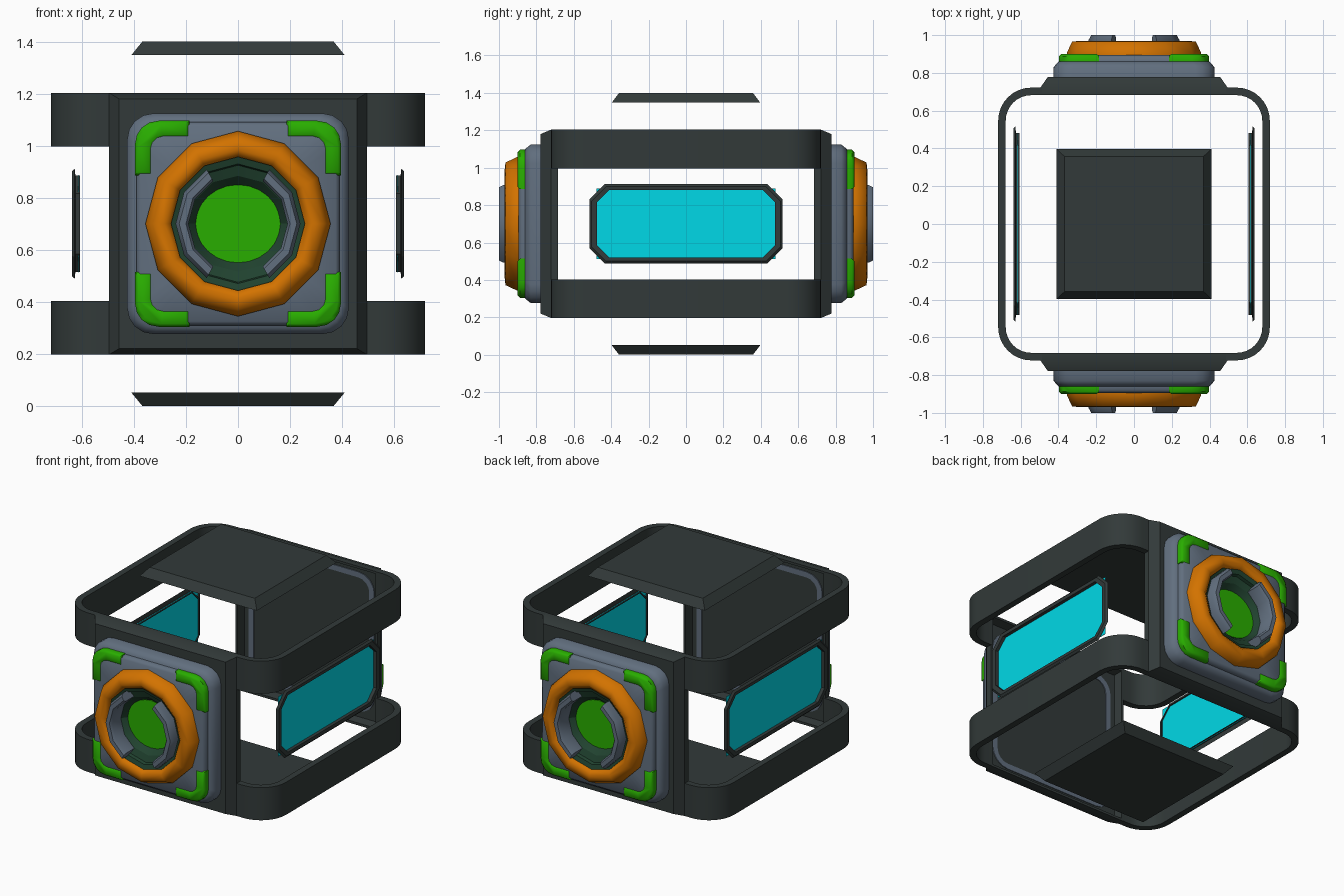
import bpy, bmesh
from math import sin, cos, pi, radians, hypot

cube = bpy.data.objects.get("Cube")
if cube:
    bpy.data.objects.remove(cube)


def material(name, rgb):
    m = bpy.data.materials.new(name)
    m.use_nodes = True
    m.diffuse_color = (*rgb, 1)
    m.node_tree.nodes["Principled BSDF"].inputs["Base Color"].default_value = (*rgb, 1)
    return m


CHARCOAL = material("charcoal", (0.032, 0.042, 0.041))
SLATE = material("slate grey", (0.12, 0.158, 0.21))
ORANGE = material("orange", (0.65, 0.17, 0.0))
GREEN = material("bright green", (0.022, 0.42, 0.0))
DARK_GREEN = material("dark green", (0.015, 0.055, 0.029))
CYAN = material("cyan", (0.0, 0.7, 0.81))
MID = 0.7  # height of the horizontal centre line


def level(u, v, d):
    return (u, v, d)


def end_place(s):  # depth runs along y
    return lambda u, v, d: (u, s * d, MID + v)


def side_place(s):  # depth runs along x
    return lambda u, v, d: (s * d, u, MID + v)


def loft(name, loops, mat, place=level, ring=False, angle=25):
    """Skin closed loops of points; cap the ends, or join last to first for a ring."""
    bm = bmesh.new()
    rows = [[bm.verts.new(place(*p)) for p in loop] for loop in loops]
    n = len(rows[0])
    for a, b in zip(rows, rows[1:] + (rows[:1] if ring else [])):
        for i in range(n):
            j = (i + 1) % n
            bm.faces.new((a[i], a[j], b[j], b[i]))
    if not ring:
        bm.faces.new(rows[0])
        bm.faces.new(rows[-1])
    bmesh.ops.recalc_face_normals(bm, faces=bm.faces)
    me = bpy.data.meshes.new(name)
    bm.to_mesh(me)
    bm.free()
    me.materials.append(mat)
    me.shade_smooth()
    me.set_sharp_from_angle(angle=radians(angle))
    ob = bpy.data.objects.new(name, me)
    bpy.context.collection.objects.link(ob)


def rounded(hu, hv, r, d, seg=4):
    """Rectangle with rounded corners."""
    pts = []
    for k, (su, sv) in enumerate([(1, 1), (-1, 1), (-1, -1), (1, -1)]):
        for i in range(seg + 1):
            a = (k + i / seg) * pi / 2
            pts.append((su * (hu - r) + r * cos(a), sv * (hv - r) + r * sin(a), d))
    return pts


def chamfered(hu, hv, c, d):
    """Rectangle with straight cut corners."""
    half = [(hu, hv - c), (hu - c, hv), (c - hu, hv), (-hu, hv - c)]
    return [(u, v, d) for u, v in half] + [(-u, -v, d) for u, v in half]


def rect(hu, hv, d):
    return [(hu, hv, d), (-hu, hv, d), (-hu, -hv, d), (hu, -hv, d)]


def circle(r, d, n=12, squash=1):
    return [(r * cos(2 * pi * i / n), squash * r * sin(2 * pi * i / n), d) for i in range(n)]


def to_circle(loop, r, d):
    return [(u * r / hypot(u, v), v * r / hypot(u, v), d) for u, v, _ in loop]


def band_path(t):
    """Side half of the band outline, inset by t, running back along +x."""
    pts = rounded(0.719 - t, 0.722 - t, 0.175 - t, 0, 8)
    path = [(x, y) for x, y, _ in pts[-9:] + pts[:9]]
    return [(0.488, t - 0.722)] + path + [(0.488, 0.722 - t)]


def bracket(inset, d, su, sv):
    """L-shaped corner outline with a rounded elbow."""
    out, end, inner, r = 0.396 - inset, 0.186 + inset, 0.33 + inset, 0.09
    pts = [(out, end)]
    for i in range(5):
        a = i * pi / 8
        pts.append((out - r + r * cos(a), out - r + r * sin(a)))
    pts += [(end, out), (end, inner)]
    for i in range(4):
        a = pi / 2 - i * pi / 6
        pts.append((inner - 0.05 + 0.05 * cos(a), inner - 0.05 + 0.05 * sin(a)))
    pts.append((inner, end))
    return [(su * u, sv * v, d) for u, v in pts]


# Top and bottom cover plates
loft("top_plate", [rect(0.41, 0.397, 1.348), rect(0.368, 0.358, 1.4)], CHARCOAL)
loft("bottom_plate", [rect(0.368, 0.358, 0), rect(0.41, 0.397, 0.051)], CHARCOAL)

# Rounded bands wrapping each side between the end walls
for level_name, z in (("lower", 0.197), ("upper", 0.997)):
    for side, s in (("left", 1), ("right", -1)):
        sections = [[(s * a, b, z), (s * a, b, z + 0.206), (s * c, e, z + 0.206), (s * c, e, z)]
                    for (a, b), (c, e) in zip(band_path(0), band_path(0.04))]
        loft(f"{level_name}_{side}_band", sections, CHARCOAL)

for end, s in (("front", -1), ("back", 1)):
    place = end_place(s)
    # End wall: bevelled outside, shallow recess inside
    loft(end + "_wall", [rect(0.472, 0.478, 0.738), rect(0.482, 0.488, 0.684), rect(0.496, 0.503, 0.684),
                         rect(0.496, 0.503, 0.722), rect(0.457, 0.48, 0.777)], CHARCOAL, place)
    # Slim frame on the recess floor
    loft(end + "_inner_frame", [rounded(0.44 - t, 0.44 - t, 0.11 - t, d)
                                for t, d in ((0, 0.74), (0, 0.733), (0.035, 0.733), (0.035, 0.74))],
         SLATE, place, ring=True)
    # Stepped mount
    loft(end + "_mount_base", [rounded(0.426, 0.424, 0.1, 0.76), rounded(0.426, 0.424, 0.1, 0.83),
                               rounded(0.4, 0.4, 0.09, 0.86)], SLATE, place, angle=50)
    edge = rounded(0.375, 0.375, 0.08, 0.895)
    loft(end + "_mount_step", [rounded(0.391, 0.391, 0.09, 0.855), rounded(0.391, 0.391, 0.09, 0.88),
                               edge, to_circle(edge, 0.29, 0.895), to_circle(edge, 0.29, 0.855)],
         SLATE, place, ring=True, angle=50)
    # Green corner guards
    for v_name, sv in (("lower", -1), ("upper", 1)):
        for u_name, su in (("right", -1), ("left", 1)):
            loft(f"{end}_{v_name}_{u_name}_guard",
                 [bracket(0, 0.858, su, sv), bracket(0, 0.888, su, sv), bracket(0.012, 0.9, su, sv)],
                 GREEN, place, angle=50)
    # Twelve-sided collar, stepped cup and lens
    collar = ((0.356, 0.885), (0.356, 0.905), (0.328, 0.965), (0.285, 0.97), (0.257, 0.95), (0.257, 0.885))
    loft(end + "_collar", [circle(r, d) for r, d in collar], ORANGE, place, ring=True, angle=65)
    cup = ((0.262, 0.862, 1), (0.262, 0.945, 1), (0.23, 0.935, 1), (0.225, 0.915, 1),
           (0.19, 0.9, 0.97), (0.163, 0.862, 0.92))
    loft(end + "_cup", [circle(r, d, squash=q) for r, d, q in cup], DARK_GREEN, place, ring=True)
    loft(end + "_lens", [circle(0.163, d, 24, 0.92) for d in (0.861, 0.868)], GREEN, place)
    # Curved grips standing out of the cup
    grip = ((0.24, 0.9), (0.24, 0.975), (0.226, 1.0), (0.2, 1.0), (0.19, 0.985), (0.19, 0.9))
    for u_name, start in (("left", -60), ("right", 120)):
        angles = [radians(start + 30 * i) for i in range(5)]
        loft(f"{end}_{u_name}_grip",
             [[(r * cos(a), r * sin(a), d) for r, d in grip] for a in angles], SLATE, place, angle=50)

# Side windows: flanged, chamfered frame around a thin cyan pane
for side, s in (("left", 1), ("right", -1)):
    place = side_place(s)
    frame = ((0.475, 0.18, 0.065, 0.607), (0.483, 0.185, 0.068, 0.607), (0.483, 0.185, 0.068, 0.625),
             (0.517, 0.212, 0.083, 0.628), (0.505, 0.2, 0.078, 0.639), (0.475, 0.18, 0.065, 0.637))
    loft(side + "_window_frame", [chamfered(*f) for f in frame], CHARCOAL, place, ring=True)
    loft(side + "_window_pane", [rect(0.478, 0.188, d) for d in (0.613, 0.616)], CYAN, place)
